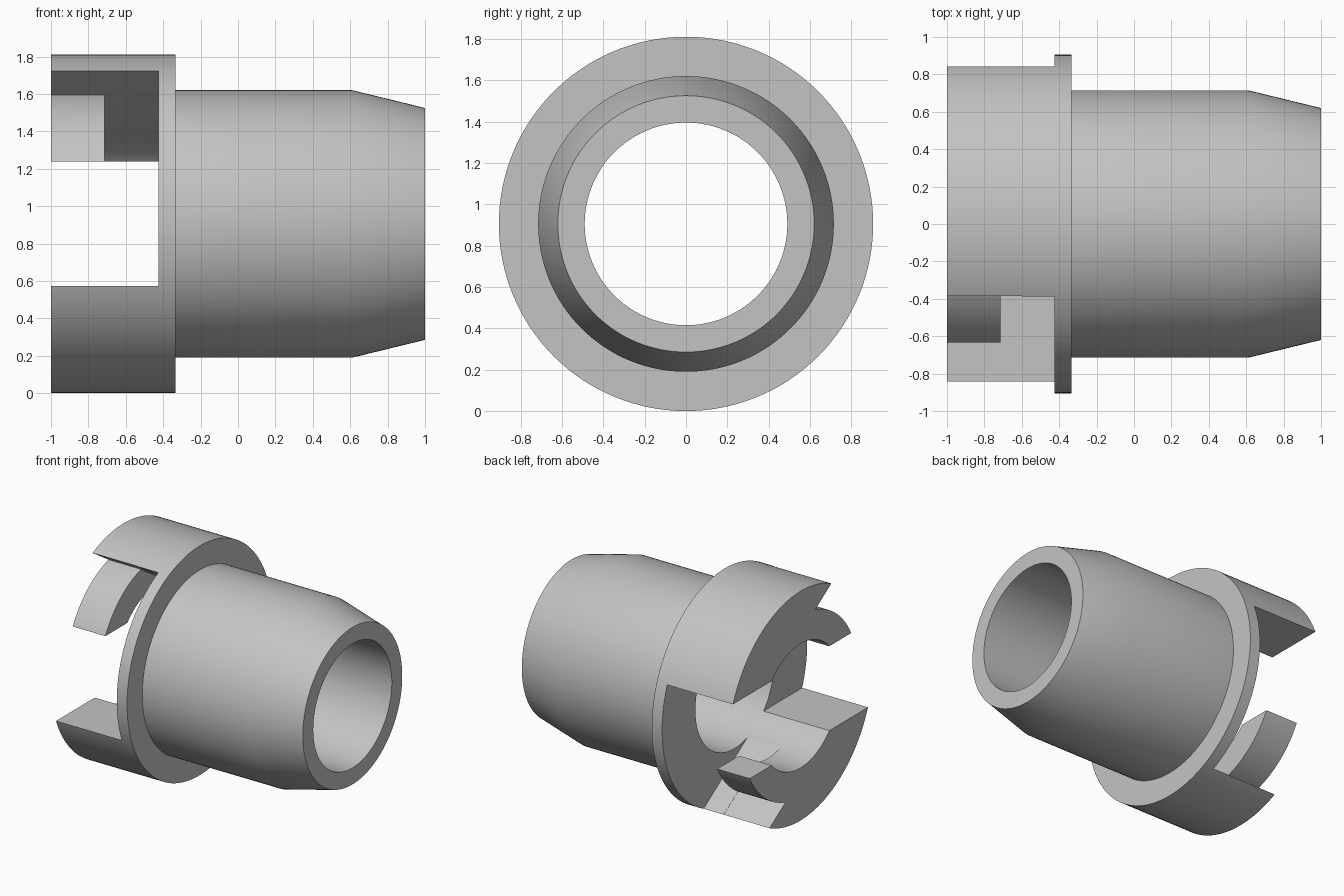
import bpy, bmesh, math

cube = bpy.data.objects.get("Cube")
if cube:
    bpy.data.objects.remove(cube, do_unlink=True)

R, TUBE, BORE = 0.905, 0.715, 0.49   # flange, tube and bore radii
BACK, FRONT = -0.425, -0.335         # flange faces along x
HOOK = -0.715                        # inner face of the hooks
SLOT = 0.333                         # half height of the straight slot
SIDES = 128

grey = bpy.data.materials.new("light_grey")
grey.use_nodes = True
colour = (0.55, 0.55, 0.55, 1)
grey.diffuse_color = colour
grey.node_tree.nodes["Principled BSDF"].inputs["Base Color"].default_value = colour


def add_object(name, bm):
    bmesh.ops.recalc_face_normals(bm, faces=bm.faces)
    mesh = bpy.data.meshes.new(name)
    bm.to_mesh(mesh)
    bm.free()
    obj = bpy.data.objects.new(name, mesh)
    bpy.context.collection.objects.link(obj)
    obj.location.z = R
    mesh.materials.append(grey)
    return obj


def lathe(name, profile):
    """Revolve a closed (x, radius) profile round the x axis."""
    bm = bmesh.new()
    rings = []
    for i in range(SIDES):
        a = 2 * math.pi * i / SIDES
        rings.append([bm.verts.new((x, r * math.cos(a), r * math.sin(a)))
                      for x, r in profile])
    n = len(profile)
    for i in range(SIDES):
        p, q = rings[i], rings[(i + 1) % SIDES]
        for j in range(n):
            k = (j + 1) % n
            bm.faces.new((p[j], p[k], q[k], q[j]))
    return add_object(name, bm)


def prism(name, outline, x0, x1, sign=1):
    """Extrude a (y, z) outline along x; sign -1 turns it half round."""
    bm = bmesh.new()
    face = bm.faces.new([bm.verts.new((x0, sign * y, sign * z)) for y, z in outline])
    ext = bmesh.ops.extrude_face_region(bm, geom=[face])["geom"]
    bmesh.ops.translate(bm, vec=(x1 - x0, 0, 0),
                        verts=[v for v in ext if isinstance(v, bmesh.types.BMVert)])
    return add_object(name, bm)


def cut(target, cutter):
    cutter.hide_render = True
    bpy.context.view_layer.objects.active = target
    mod = target.modifiers.new("cut", 'BOOLEAN')
    mod.operation = 'DIFFERENCE'
    mod.solver = 'EXACT'
    mod.object = cutter
    bpy.ops.object.modifier_apply(modifier=mod.name)
    bpy.data.objects.remove(cutter, do_unlink=True)


# Tapered tube with a wide flanged end
coupling = lathe("bayonet_coupling", [
    (-1, BORE), (-1, R), (FRONT, R), (FRONT, TUBE),
    (0.61, TUBE), (1, 0.62), (1, BORE)])

# Straight slot that splits the wide end into two jaws
cut(coupling, prism("slot_cutter",
                    [(-2, -SLOT), (2, -SLOT), (2, SLOT), (-2, SLOT)], -1.2, BACK))

# Slanted plane that bounds the hook recess
slope = -0.65


def slant(y):
    return 0.82 + slope * (y + 0.39)


# The hook keeps the tube radius; behind it the recess reaches the bore
start, end = math.atan2(0.69, -0.187), math.pi - 0.28
arc = [(TUBE * math.cos(start + (end - start) * i / 24),
        TUBE * math.sin(start + (end - start) * i / 24)) for i in range(25)]
outer = [(-1.2, slant(-1.2))] + arc + [(-1.2, arc[-1][1])]
inner = [(-1.2, slant(-1.2)), (0.5, slant(0.5)), (0.5, 0.1), (-1.2, 0.1)]

for sign in (1, -1):
    cut(coupling, prism("recess_cutter", inner, HOOK, BACK, sign))
    cut(coupling, prism("hook_cutter", outer, -1.2, -0.6, sign))

# Smooth round walls, crisp edges
bpy.ops.object.select_all(action='DESELECT')
coupling.select_set(True)
bpy.context.view_layer.objects.active = coupling
bpy.ops.object.shade_smooth_by_angle(angle=math.radians(30))
